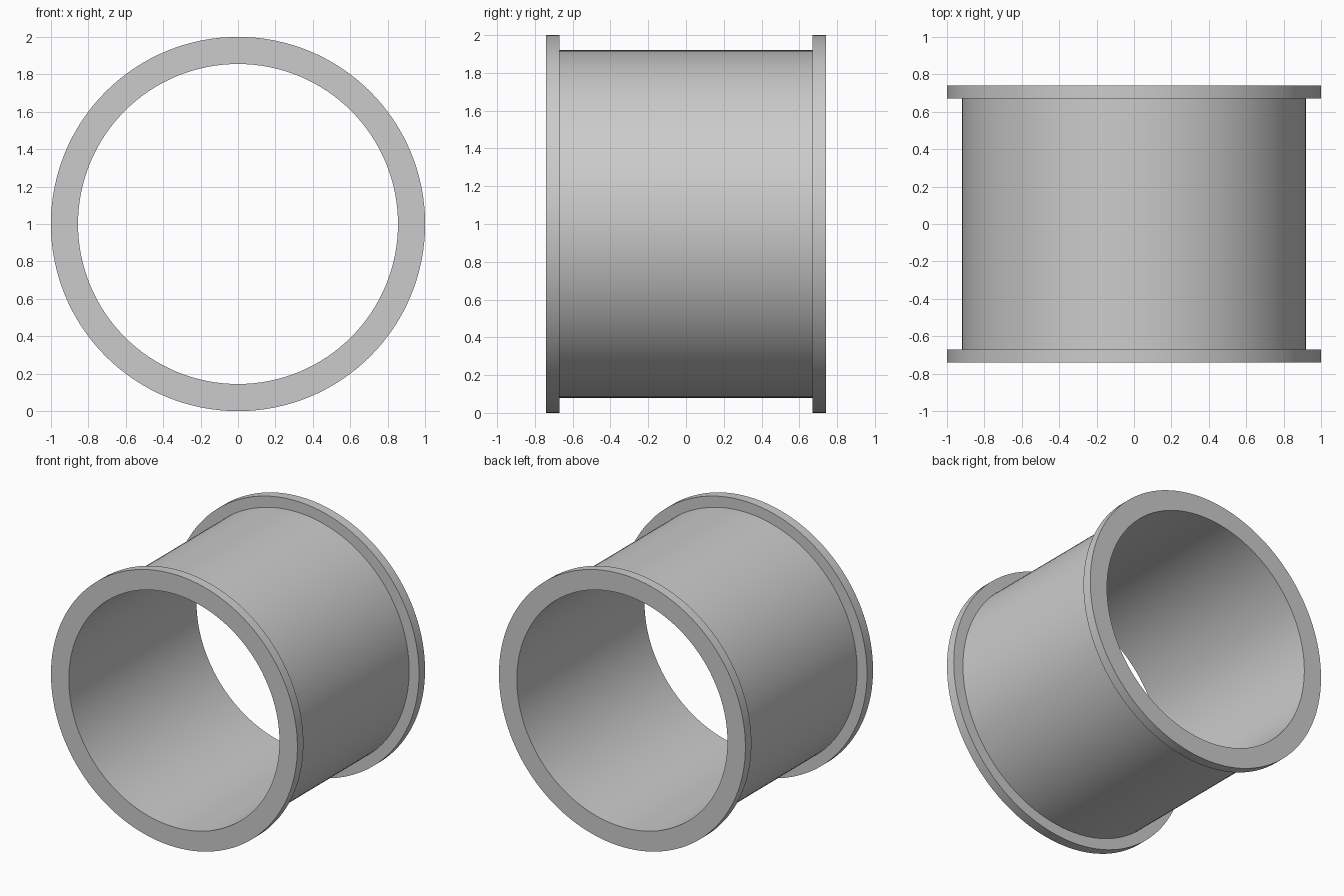
import bpy
import bmesh
import math
from mathutils import Matrix, Vector

cube = bpy.data.objects.get("Cube")
if cube:
    bpy.data.objects.remove(cube, do_unlink=True)

SEGMENTS = 128
RIM, WALL, BORE = 1.0, 0.92, 0.855      # radii
END, SHOULDER = 0.74, 0.67              # half lengths along y

# Plain grey material
grey = bpy.data.materials.new("plain grey")
grey.use_nodes = True
colour = (0.6, 0.6, 0.6, 1)
grey.diffuse_color = colour
grey.node_tree.nodes["Principled BSDF"].inputs["Base Color"].default_value = colour

# Closed cross-section of the flanged sleeve: (radius, y)
half = [(BORE, END), (RIM, END), (RIM, SHOULDER), (WALL, SHOULDER)]
profile = half + [(r, -y) for r, y in reversed(half)]

# Revolve the section around the y axis
bm = bmesh.new()
verts = [bm.verts.new((r, y, 0)) for r, y in profile]
edges = [bm.edges.new((a, b)) for a, b in zip(verts, verts[1:] + verts[:1])]
bmesh.ops.spin(bm, geom=verts + edges, cent=(0, 0, 0), axis=(0, 1, 0),
               angle=math.tau, steps=SEGMENTS, use_merge=True)
bmesh.ops.remove_doubles(bm, verts=bm.verts, dist=0.0001)
bmesh.ops.recalc_face_normals(bm, faces=bm.faces)
bmesh.ops.transform(bm, matrix=Matrix.Translation(Vector((0, 0, RIM))), verts=bm.verts)

mesh = bpy.data.meshes.new("flanged_sleeve")
bm.to_mesh(mesh)
bm.free()
mesh.materials.append(grey)
sleeve = bpy.data.objects.new("flanged_sleeve", mesh)
bpy.context.collection.objects.link(sleeve)

# Smooth walls with crisp rims
bpy.ops.object.select_all(action="DESELECT")
sleeve.select_set(True)
bpy.context.view_layer.objects.active = sleeve
bpy.ops.object.shade_smooth_by_angle(angle=math.radians(30))
